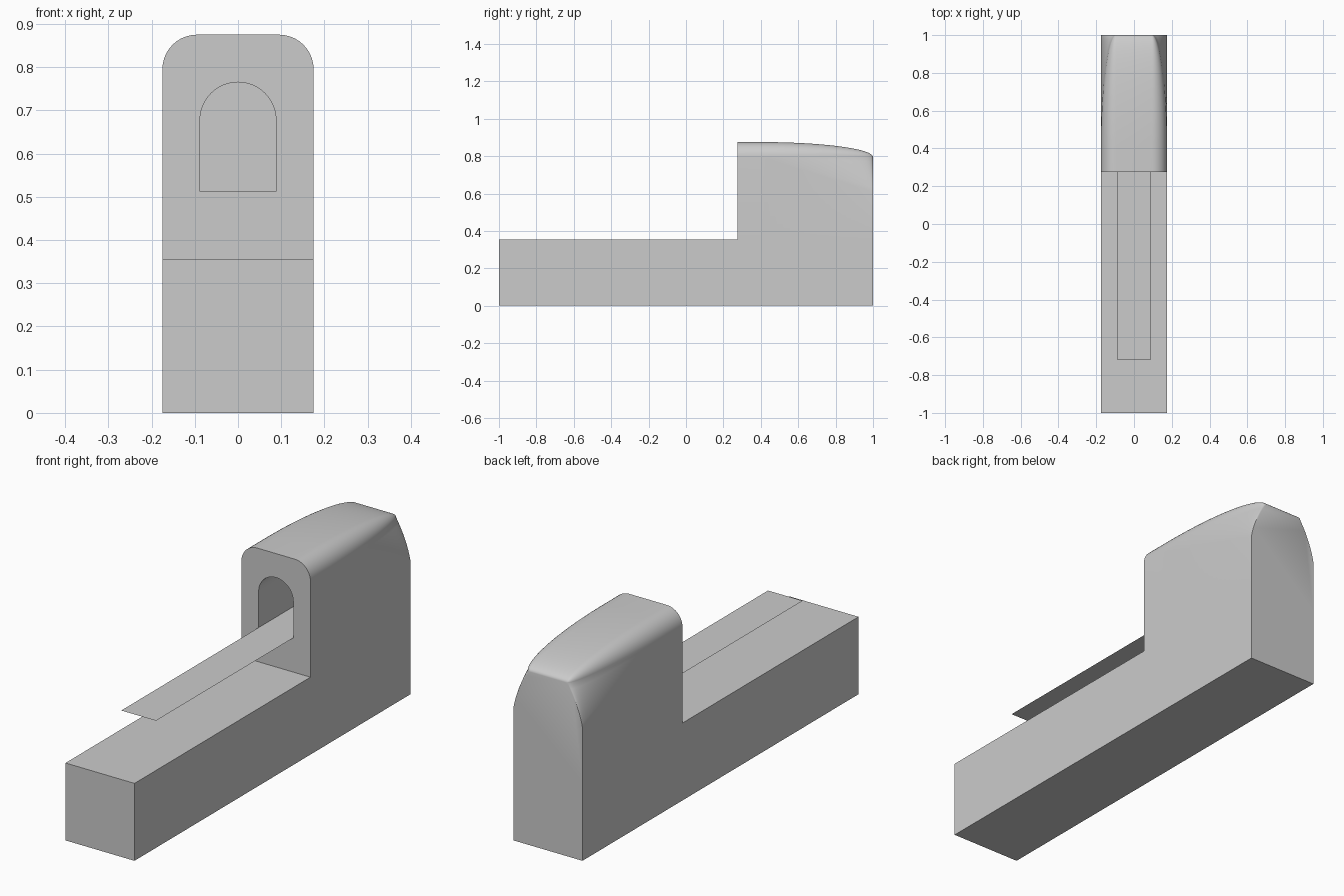
import bpy, bmesh
from math import sin, cos, pi, sqrt, radians

if "Cube" in bpy.data.objects:
    bpy.data.objects.remove(bpy.data.objects["Cube"])

W, STEP, FRONT = 0.175, 0.355, 0.275      # half width, base height, head front
EDGE, RAD = 0.795, 0.08                   # shoulder height, rounding radius
TAPER = 0.4                               # where the rear starts to taper
HOLE_W, FLOOR, SPRING = 0.088, 0.512, 0.677


def make_object(name, bm):
    bmesh.ops.recalc_face_normals(bm, faces=bm.faces[:])
    mesh = bpy.data.meshes.new(name)
    bm.to_mesh(mesh)
    bm.free()
    ob = bpy.data.objects.new(name, mesh)
    bpy.context.collection.objects.link(ob)
    return ob


def section(y):
    """Head cross-section at y, from the step on the right to the left."""
    t = max(0.0, (y - TAPER) / (1 - TAPER))
    k = RAD * sqrt(max(0.0, 1 - t * t))   # rounding shrinks to the rear
    xc, low = W - RAD + k, EDGE - 0.185 * t
    right = [(W, STEP)]
    for i in range(9):                    # slanted, slightly bulged cheek
        s = i / 8
        right.append((W + (xc - W) * (s - 0.6 * s * (1 - s)),
                      low + (EDGE - low) * s))
    for i in range(1, 11):                # rounded top edge
        a = i / 10 * pi / 2
        right.append((W - RAD + k * cos(a), EDGE + k * sin(a)))
    return right + [(-x, z) for x, z in reversed(right)]


# Body: lofted head joined to the low base
bm = bmesh.new()
stations = [FRONT] + [TAPER + (1 - TAPER) * sin(i / 24 * pi / 2) for i in range(25)]
rings = [[bm.verts.new((x, y, z)) for x, z in section(y)] for y in stations]
for a, b in zip(rings, rings[1:]):
    for i in range(len(a) - 1):
        bm.faces.new((a[i], a[i + 1], b[i + 1], b[i]))
bm.faces.new(rings[0])
fr = [bm.verts.new((s * W, -1, z)) for s, z in ((1, 0), (1, STEP), (-1, STEP), (-1, 0))]
br, bl = bm.verts.new((W, 1, 0)), bm.verts.new((-W, 1, 0))
bm.faces.new(fr)
bm.faces.new((fr[0], fr[3], bl, br))
bm.faces.new((fr[1], rings[0][0], rings[0][-1], fr[2]))
bm.faces.new([fr[0], br] + [r[0] for r in reversed(rings)] + [fr[1]])
bm.faces.new([fr[3], bl] + [r[-1] for r in reversed(rings)] + [fr[2]])
bm.faces.new([br] + rings[-1] + [bl])
bmesh.ops.remove_doubles(bm, verts=bm.verts[:], dist=1e-5)
body = make_object("body", bm)

# Arched pocket cut into the head
bm = bmesh.new()
arch = [(HOLE_W, FLOOR)] + [(HOLE_W * cos(i / 24 * pi), SPRING + HOLE_W * sin(i / 24 * pi))
                            for i in range(25)] + [(-HOLE_W, FLOOR)]
face = bm.faces.new([bm.verts.new((x, 0.1, z)) for x, z in arch])
ext = bmesh.ops.extrude_face_region(bm, geom=[face])
for v in ext["geom"]:
    if isinstance(v, bmesh.types.BMVert):
        v.co.y = 0.72
cutter = make_object("pocket_cutter", bm)
cutter.hide_render = True
mod = body.modifiers.new("pocket", "BOOLEAN")
mod.operation, mod.solver, mod.object = "DIFFERENCE", "EXACT", cutter
bpy.context.view_layer.objects.active = body
body.select_set(True)
bpy.ops.object.modifier_apply(modifier=mod.name)
bpy.data.objects.remove(cutter)
bpy.ops.object.shade_smooth_by_angle(angle=radians(30))

# Thin tongue continuing the pocket floor forwards
bm = bmesh.new()
bm.faces.new([bm.verts.new((x, y, FLOOR)) for x, y in
              ((-HOLE_W, -0.72), (HOLE_W, -0.72), (HOLE_W, FRONT), (-HOLE_W, FRONT))])
make_object("tongue", bm)
